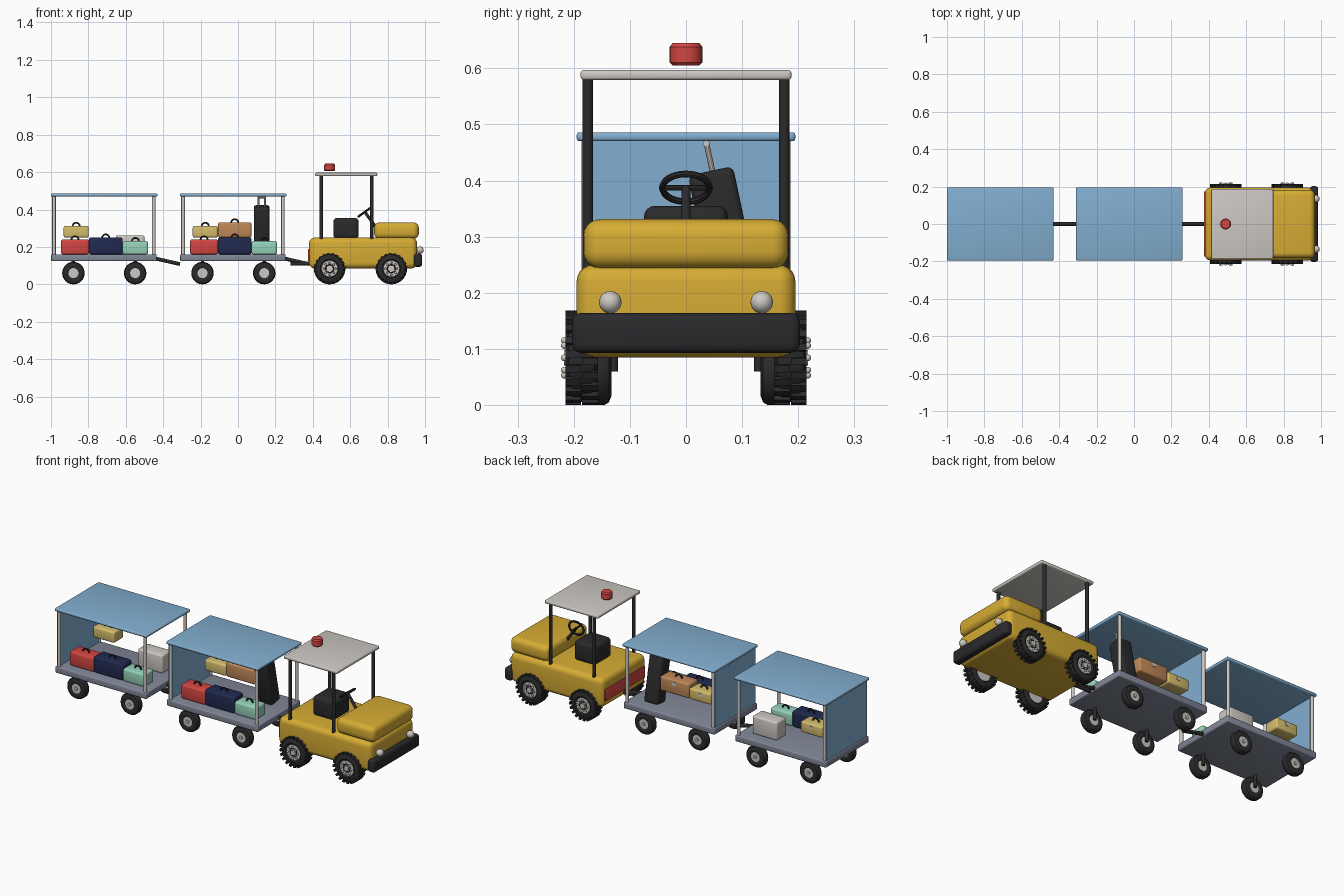
import bpy, bmesh, math
from mathutils import Vector, Matrix

if "Cube" in bpy.data.objects:
    bpy.data.objects.remove(bpy.data.objects["Cube"])


def material(name, rgb):
    m = bpy.data.materials.new(name)
    lin = [(c / 255 / 12.92) if c < 10 else ((c / 255 + 0.055) / 1.055) ** 2.4 for c in rgb]
    m.diffuse_color = (*lin, 1)
    m.use_nodes = True
    m.node_tree.nodes["Principled BSDF"].inputs["Base Color"].default_value = m.diffuse_color
    return m


YELLOW = material("yellow paint", (214, 172, 52))
BLUE = material("sky blue panel", (130, 174, 208))
NAVY = material("navy", (32, 42, 80))
MINT = material("mint", (150, 210, 186))
RED = material("red", (210, 70, 66))
BROWN = material("tan brown", (190, 135, 88))
SAND = material("sand", (212, 188, 108))
DARK = material("dark rubber", (42, 42, 44))
LIGHT = material("light grey", (205, 200, 194))
SLATE = material("slate grey", (130, 136, 152))


def finish(name, bm, mat):
    bmesh.ops.recalc_face_normals(bm, faces=bm.faces)
    me = bpy.data.meshes.new(name)
    bm.to_mesh(me)
    bm.free()
    me.materials.append(mat)
    ob = bpy.data.objects.new(name, me)
    bpy.context.collection.objects.link(ob)
    return ob


def box(name, x, y, z, mat, bevel=0.0, seg=3, tilt=0.0):
    """Rounded box from (min, max) ranges, optionally tilted about x."""
    bm = bmesh.new()
    bmesh.ops.create_cube(bm, size=1)
    bmesh.ops.scale(bm, vec=(x[1] - x[0], y[1] - y[0], z[1] - z[0]), verts=bm.verts)
    if bevel:
        bmesh.ops.bevel(bm, geom=bm.edges[:], offset=bevel, segments=seg, profile=0.5, affect='EDGES')
    bm.transform(Matrix.Translation((sum(x) / 2, sum(y) / 2, sum(z) / 2)) @ Matrix.Rotation(tilt, 4, 'X'))
    return finish(name, bm, mat)


def rod(name, a, b, r, mat, seg=16):
    a, b = Vector(a), Vector(b)
    bm = bmesh.new()
    bmesh.ops.create_cone(bm, cap_ends=True, segments=seg, radius1=r, radius2=r, depth=(b - a).length)
    q = (b - a).to_track_quat('Z', 'Y').to_matrix().to_4x4()
    bm.transform(Matrix.Translation((a + b) / 2) @ q)
    return finish(name, bm, mat)


def lathe(name, profile, loc, mat, axis='Y', seg=40):
    """Spin a closed (radius, offset) profile around an axis through loc."""
    bm = bmesh.new()
    vs = [bm.verts.new((r, 0, h)) for r, h in profile]
    es = [bm.edges.new((vs[i], vs[(i + 1) % len(vs)])) for i in range(len(vs))]
    bmesh.ops.spin(bm, geom=vs + es, axis=(0, 0, 1), cent=(0, 0, 0), steps=seg, angle=2 * math.pi)
    bmesh.ops.remove_doubles(bm, verts=bm.verts, dist=1e-5)
    rot = Matrix.Rotation(-math.pi / 2, 4, 'X') if axis == 'Y' else Matrix()
    bm.transform(Matrix.Translation(loc) @ rot)
    return finish(name, bm, mat)


def arc(name, centre, r, tube, mat, start, end, frame=Matrix(), n=24, closed=False):
    """Round tube bent along an arc in the local xz plane."""
    bm = bmesh.new()
    rings = []
    for i in range(n if closed else n + 1):
        t = start + (end - start) * i / n
        rings.append([bm.verts.new(((r + tube * math.cos(p)) * math.cos(t), tube * math.sin(p),
                                    (r + tube * math.cos(p)) * math.sin(t)))
                      for p in (2 * math.pi * k / 8 for k in range(8))])
    for i in range(n):
        a, b = rings[i], rings[(i + 1) % len(rings)]
        for k in range(8):
            bm.faces.new((a[k], a[(k + 1) % 8], b[(k + 1) % 8], b[k]))
    bm.transform(Matrix.Translation(centre) @ frame)
    return finish(name, bm, mat)


# ---------------- tractor ----------------
box("tractor_body", (0.38, 0.957), (-0.195, 0.195), (0.085, 0.25), YELLOW, 0.03, 5)
box("hood", (0.728, 0.967), (-0.183, 0.183), (0.243, 0.331), YELLOW, 0.03, 5)
box("front_bumper", (0.94, 0.985), (-0.203, 0.203), (0.093, 0.164), DARK, 0.015)
box("tail_panel", (0.374, 0.383), (-0.175, 0.175), (0.125, 0.19), RED, 0.003, 2)
box("seat", (0.51, 0.645), (-0.075, 0.075), (0.245, 0.355), DARK, 0.02, 4)
box("canopy", (0.413, 0.745), (-0.188, 0.188), (0.579, 0.597), LIGHT, 0.006)
lathe("beacon", [(0, 0.605), (0.024, 0.605), (0.029, 0.610), (0.029, 0.638), (0.024, 0.645), (0, 0.645)],
      (0.49, 0, 0), RED, 'Z', 32)
for s in (-1, 1):
    for x in (0.445, 0.715):
        rod("canopy_post", (x, s * 0.175, 0.24), (x, s * 0.175, 0.582), 0.0095, DARK)
    bm = bmesh.new()
    bmesh.ops.create_uvsphere(bm, u_segments=24, v_segments=14, radius=0.02)
    bm.transform(Matrix.Translation((0.973, s * 0.135, 0.183)))
    finish("headlight", bm, LIGHT)

# steering wheel and column, leaning back towards the seat
lean = Matrix.Rotation(math.radians(-36), 4, 'Y')
arc("steering_wheel", (0.678, 0, 0.387), 0.042, 0.006, DARK, 0, 2 * math.pi,
    lean @ Matrix.Rotation(math.pi / 2, 4, 'X'), 32, True)
rod("steering_column", (0.678, 0, 0.387), (0.745, 0, 0.295), 0.008, DARK)
rod("steering_spoke", (0.678, -0.04, 0.387), (0.678, 0.04, 0.387), 0.005, DARK, 8)


def tyre_profile(inner, outer, half, soft):
    return [(inner, -half * 0.8), (inner + 0.008, -half), (outer - soft, -half), (outer - soft * 0.3, -half * 0.8),
            (outer, -half * 0.45), (outer, half * 0.45), (outer - soft * 0.3, half * 0.8), (outer - soft, half),
            (inner + 0.008, half), (inner, half * 0.8)]


def hub(name, x, y, z, r, half):
    lathe(name, [(0, -half), (r, -half), (r, half), (0, half)], (x, y, z), LIGHT)


# tractor wheels with lugged tyres, hubs and bolts
for x in (0.49, 0.82):
    for s in (-1, 1):
        y, z = s * 0.186, 0.084
        lathe("tractor_tyre", tyre_profile(0.042, 0.079, 0.029, 0.018), (x, y, z), DARK)
        bm = bmesh.new()
        for i in range(20):
            for side in (-1, 1):
                t = 2 * math.pi * (i + 0.25 * side) / 20
                m = (Matrix.Rotation(t, 4, 'Y') @ Matrix.Translation((0, side * 0.015, 0.079))
                     @ Matrix.Diagonal((0.013, 0.028, 0.010, 1)))
                bmesh.ops.create_cube(bm, size=1, matrix=m)
        bm.transform(Matrix.Translation((x, y, z)))
        finish("tyre_lugs", bm, DARK)
        hub("tractor_hub", x, y, z, 0.044, 0.024)
        rod("hub_cap", (x, y, z), (x, y + s * 0.031, z), 0.014, LIGHT)
        bm = bmesh.new()
        for i in range(8):
            t = 2 * math.pi * i / 8
            bmesh.ops.create_uvsphere(bm, u_segments=10, v_segments=6, radius=0.006, matrix=Matrix.Translation(
                (x + 0.031 * math.cos(t), y + s * 0.031, z + 0.031 * math.sin(t))))
        finish("hub_bolts", bm, LIGHT)
        arc("hub_ring", (x, y + s * 0.024, z), 0.021, 0.003, DARK, 0, 2 * math.pi, n=32, closed=True)

# tow hitch at the tractor's rear
rod("tow_hitch", (0.28, 0, 0.11), (0.40, 0, 0.112), 0.010, DARK)


# ---------------- luggage ----------------
def suitcase(name, cx, x, z, row, mat, handle=True, latch=False):
    y = (-0.14, -0.055) if row == "front" else (0.045, 0.13)
    x = (cx + x[0], cx + x[1])
    box(name, x, y, z, mat, 0.01)
    mx, my = sum(x) / 2, sum(y) / 2
    if handle:
        arc(name + "_handle", (mx, my, z[1] - 0.002), 0.019, 0.0045, DARK, 0, math.pi, n=14)
    if latch:
        box(name + "_latch", (mx - 0.01, mx + 0.01), (y[1] - 0.004, y[1] + 0.003),
            (z[1] - 0.03, z[1] - 0.012), LIGHT)


# ---------------- carts ----------------
for c in (-0.715, -0.025):
    box("cart_deck", (c - 0.284, c + 0.28), (-0.19, 0.19), (0.124, 0.16), SLATE, 0.006)
    box("cart_roof", (c - 0.285, c + 0.285), (-0.195, 0.195), (0.47, 0.486), BLUE, 0.006)
    box("cart_end_wall", (c - 0.279, c - 0.267), (-0.178, 0.178), (0.155, 0.475), BLUE)
    rod("drawbar", (c + 0.26, 0, 0.141), (c + 0.405, 0, 0.108), 0.010, DARK)
    for s in (-1, 1):
        for dx in (-0.268, 0.265):
            rod("cart_post", (c + dx, s * 0.177, 0.15), (c + dx, s * 0.177, 0.475), 0.009, LIGHT)
        for dx in (-0.165, 0.165):
            x, y, z = c + dx, s * 0.155, 0.06
            lathe("cart_tyre", tyre_profile(0.026, 0.06, 0.022, 0.016), (x, y, z), DARK)
            hub("cart_hub", x, y, z, 0.028, 0.018)
            rod("cart_hub_cap", (x, y, z), (x, y + s * 0.024, z), 0.009, LIGHT)
            rod("axle_strut", (x, s * 0.13, z), (x, s * 0.13, 0.13), 0.009, DARK)
    # cases common to both carts
    suitcase("red_case", c, (-0.231, -0.082), (0.16, 0.24), "front", RED)
    suitcase("navy_case", c, (-0.082, 0.098), (0.16, 0.25), "front", NAVY)
    suitcase("mint_case", c, (0.098, 0.234), (0.16, 0.231), "front", MINT)
    suitcase("sand_case", c, (-0.217, -0.083), (0.25, 0.312), "back", SAND, latch=True)

# white case on the rear cart, brown case on the middle cart
suitcase("white_case", -0.715, (0.062, 0.215), (0.16, 0.262), "back", LIGHT, handle=False)
suitcase("brown_case", -0.025, (-0.082, 0.097), (0.25, 0.331), "back", BROWN, latch=True)

# tall leaning trolley bag with pull-out handle
box("trolley_bag", (0.085, 0.168), (0.03, 0.112), (0.155, 0.42), DARK, 0.012, tilt=math.radians(12))
for x in (0.109, 0.145):
    rod("trolley_rod", (x, 0.055, 0.38), (x, 0.036, 0.468), 0.005, LIGHT, 10)
rod("trolley_grip", (0.104, 0.036, 0.466), (0.150, 0.036, 0.466), 0.006, LIGHT, 10)

# smooth curved surfaces, keep hard edges
bpy.ops.object.select_all(action='SELECT')
bpy.context.view_layer.objects.active = bpy.context.selected_objects[0]
bpy.ops.object.shade_smooth_by_angle(angle=math.radians(35))
